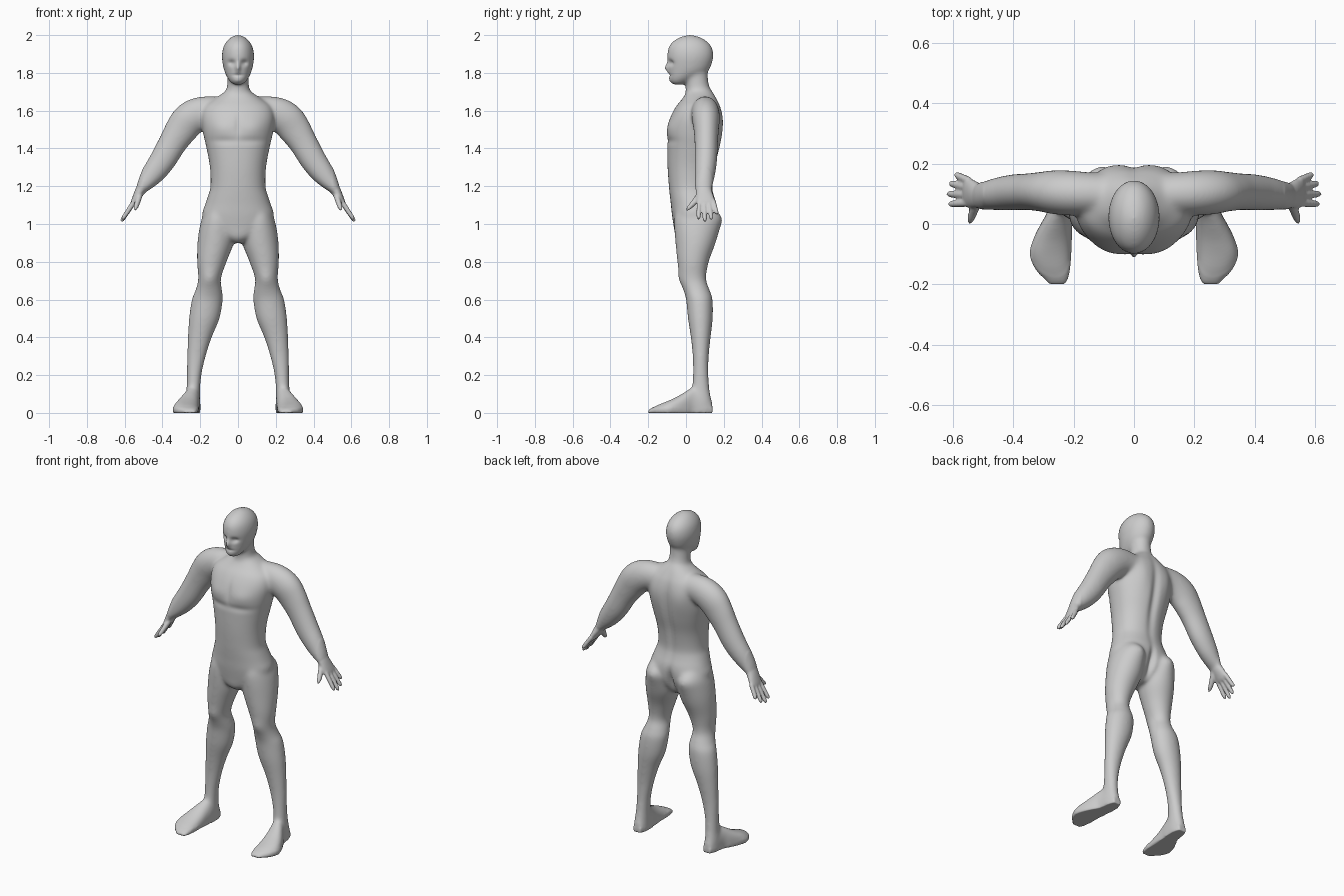
import bpy, bmesh, math
from mathutils import Vector

bm = bmesh.new()


def spline(rows, n=5):
    """Catmull-Rom interpolation of parameter rows."""
    out = []
    for i in range(len(rows) - 1):
        p0, p1, p2, p3 = (rows[min(max(i + k, 0), len(rows) - 1)] for k in (-1, 0, 1, 2))
        for s in range(n):
            t = s / n
            out.append([0.5 * (2*b + (c - a)*t + (2*a - 5*b + 4*c - d)*t*t
                               + (3*b - a - 3*c + d)*t**3)
                        for a, b, c, d in zip(p0, p1, p2, p3)])
    return out + [list(rows[-1])]


def loft(sections, side=1, power=2.0, n=32):
    """Skin (centre, u, v) superellipse sections into a closed shell."""
    rings = []
    for c, u, v in sections:
        ring = []
        for k in range(n):
            a = 2 * math.pi * k / n
            ca, sa = math.cos(a), math.sin(a)
            p = (c + u * math.copysign(abs(ca) ** (2 / power), ca)
                 + v * math.copysign(abs(sa) ** (2 / power), sa))
            ring.append(bm.verts.new((p.x * side, p.y, max(p.z, 0))))
        rings.append(ring)
    for r0, r1 in zip(rings, rings[1:]):
        for k in range(n):
            j = (k + 1) % n
            bm.faces.new((r0[k], r0[j], r1[j], r1[k]))
    bm.faces.new(rings[0])
    bm.faces.new(rings[-1])


def column(rows, side=1, power=2.0):
    """Rows: z, x min, x max, y front, y back."""
    loft([(Vector(((a + b) / 2, (f + k) / 2, z)), Vector(((b - a) / 2, 0, 0)),
           Vector((0, (k - f) / 2, 0))) for z, a, b, f, k in spline(rows)], side, power)


def limb(rows, side):
    """Rows: x, y, z, radius in the xz plane, radius along y."""
    pts = spline(rows)
    secs = []
    for i, (x, y, z, r, ry) in enumerate(pts):
        a, b = pts[max(i - 1, 0)], pts[min(i + 1, len(pts) - 1)]
        d = Vector((b[0] - a[0], 0, b[2] - a[2])).normalized()
        secs.append((Vector((x, y, z)), Vector((-d.z, 0, d.x)) * r, Vector((0, ry, 0))))
    loft(secs, side)


# Torso
torso = [(.90, .03, -.03, .09), (.93, .09, -.055, .12), (.98, .17, -.064, .15),
         (1.05, .19, -.075, .165), (1.1, .176, -.08, .165), (1.15, .159, -.086, .15),
         (1.2, .146, -.091, .142), (1.3, .149, -.098, .155), (1.4, .167, -.1, .18),
         (1.48, .185, -.1, .192), (1.56, .195, -.085, .194), (1.62, .18, -.055, .183),
         (1.66, .13, -.022, .165), (1.69, .085, -.003, .148), (1.71, .06, .0, .135)]
column([(z, -w, w, f, b) for z, w, f, b in torso], power=2.2)

# Neck and head
neck = [(1.62, .08, -.02, .16), (1.68, .075, -.005, .15), (1.72, .06, -.002, .128),
        (1.76, .057, -.005, .118), (1.82, .055, -.01, .115)]
head = [(1.737, .022, -.068, -.015), (1.75, .04, -.082, .01), (1.775, .058, -.09, .06),
        (1.81, .073, -.093, .118), (1.85, .082, -.097, .138), (1.89, .086, -.1, .146),
        (1.93, .08, -.095, .14), (1.96, .066, -.077, .12), (1.985, .043, -.042, .085),
        (1.998, .018, -.005, .045), (2.002, .004, .015, .025)]
for part in (neck, head):
    column([(z, -w, w, f, b) for z, w, f, b in part])

leg = [(1.1, .06, .16, -.04, .13), (1.04, .03, .188, -.06, .18), (.98, .018, .204, -.062, .176),
       (.9, .022, .215, -.056, .157), (.8, .06, .217, -.046, .121), (.71, .09, .211, -.033, .107),
       (.65, .084, .225, -.014, .126), (.6, .08, .245, 0, .141), (.5, .097, .26, .01, .142),
       (.4, .138, .266, .025, .131), (.3, .17, .27, .035, .121), (.2, .193, .271, .036, .12),
       (.12, .2, .274, .03, .126), (.05, .2, .28, .02, .138), (0, .207, .273, .03, .13)]
# Foot rows: y, x inner, x outer, top height
foot = [(.14, .215, .262, .06), (.1, .2, .278, .1), (.04, .2, .288, .135), (0, .204, .31, .115),
        (-.05, .206, .334, .085), (-.1, .208, .346, .062), (-.15, .212, .327, .042),
        (-.185, .22, .295, .024), (-.2, .23, .28, .012)]
arm = [(.1, .1, 1.6, .075, .065), (.19, .102, 1.588, .087, .074), (.255, .105, 1.555, .092, .074),
       (.3, .107, 1.5, .087, .067), (.345, .107, 1.43, .076, .062), (.4, .105, 1.336, .07, .06),
       (.45, .1, 1.267, .061, .055), (.487, .095, 1.218, .045, .049), (.512, .093, 1.185, .03, .043)]
palm = [(.495, .094, 1.21, .034, .043), (.515, .094, 1.18, .028, .042),
        (.535, .1, 1.145, .022, .047), (.553, .106, 1.112, .016, .05), (.56, .107, 1.1, .01, .045)]
thumb = [(.517, .085, 1.165, .017, .024), (.53, .05, 1.122, .015, .021),
         (.541, .02, 1.088, .012, .016), (.546, .006, 1.072, .005, .007)]
fingers = [(.07, .066, .613, 1.024), (.096, .1, .618, 1.013),
           (.12, .135, .611, 1.024), (.143, .164, .592, 1.052)]

for s in (1, -1):
    column(leg, s)
    loft([(Vector(((a + b) / 2, y, h * .3)), Vector(((b - a) / 2, 0, 0)), Vector((0, 0, h * .7)))
          for y, a, b, h in spline(foot)], s, 2.3)
    for part in (arm, palm, thumb):
        limb(part, s)
    for y0, y1, tx, tz in fingers:
        row = []
        for t, r in ((0, .013), (.5, .0125), (.88, .011), (1, .005)):
            row.append((.545 + (tx - .545) * t, y0 + (y1 - y0) * t, 1.125 + (tz - 1.125) * t, r, r))
        limb(row, s)

# Fuse every shell into one skin
bmesh.ops.recalc_face_normals(bm, faces=bm.faces)
mesh = bpy.data.meshes.new("shells")
bm.to_mesh(mesh)
bm.free()
shells = bpy.data.objects.new("shells", mesh)
bpy.context.collection.objects.link(shells)
mod = shells.modifiers.new("fuse", 'REMESH')
mod.mode = 'VOXEL'
mod.voxel_size = .0055
skin = bpy.data.meshes.new_from_object(shells.evaluated_get(bpy.context.evaluated_depsgraph_get()))
bpy.data.objects.remove(shells)

# Blend the joins, keeping the hands crisp
bm = bmesh.new()
bm.from_mesh(skin)
soft = [v for v in bm.verts if abs(v.co.x) < .5 and v.co.z > .03]
for i in range(28):
    bmesh.ops.smooth_vert(bm, verts=soft, factor=.5, use_axis_x=True, use_axis_y=True, use_axis_z=True)

# Surface modelling: centre, radii, push along y (mirrored in x)
bumps = [((.034, -.085, 1.853), (.02, .05, .015), .016),    # eye sockets
         ((0, -.1, 1.828), (.012, .05, .026), -.02),        # nose
         ((0, -.1, 1.788), (.03, .05, .006), .008),         # mouth
         ((0, -.09, 1.76), (.025, .05, .014), -.005),       # chin
         ((.085, -.08, 1.51), (.07, .08, .045), -.009),     # chest
         ((.07, -.1, 1.44), (.1, .08, .02), .006),          # chest crease
         ((0, -.1, 1.53), (.014, .06, .06), .005),          # breastbone
         ((0, .18, 1.38), (.024, .07, .22), -.014),         # spine
         ((.085, .19, 1.53), (.05, .07, .09), .008),        # shoulder blades
         ((.09, .17, 1.02), (.06, .08, .06), .01),          # buttocks
         ((0, .16, .99), (.018, .09, .07), -.025),          # cleft
         ((.15, -.03, .71), (.04, .05, .04), -.006)]        # knees
for v in bm.verts:
    p = Vector((abs(v.co.x), v.co.y, v.co.z))
    dy = 0
    for c, r, push in bumps:
        d = sum(((p[k] - c[k]) / r[k]) ** 2 for k in range(3))
        if d < 9:
            dy += push * math.exp(-d)
    v.co.y += dy
for i in range(2):
    bmesh.ops.smooth_vert(bm, verts=bm.verts, factor=.5, use_axis_x=True, use_axis_y=True, use_axis_z=True)
for f in bm.faces:
    f.smooth = True
low = min(v.co.z for v in bm.verts)
for v in bm.verts:
    v.co.z -= low
bm.to_mesh(skin)
bm.free()
body = bpy.data.objects.new("human_body", skin)
bpy.context.collection.objects.link(body)
